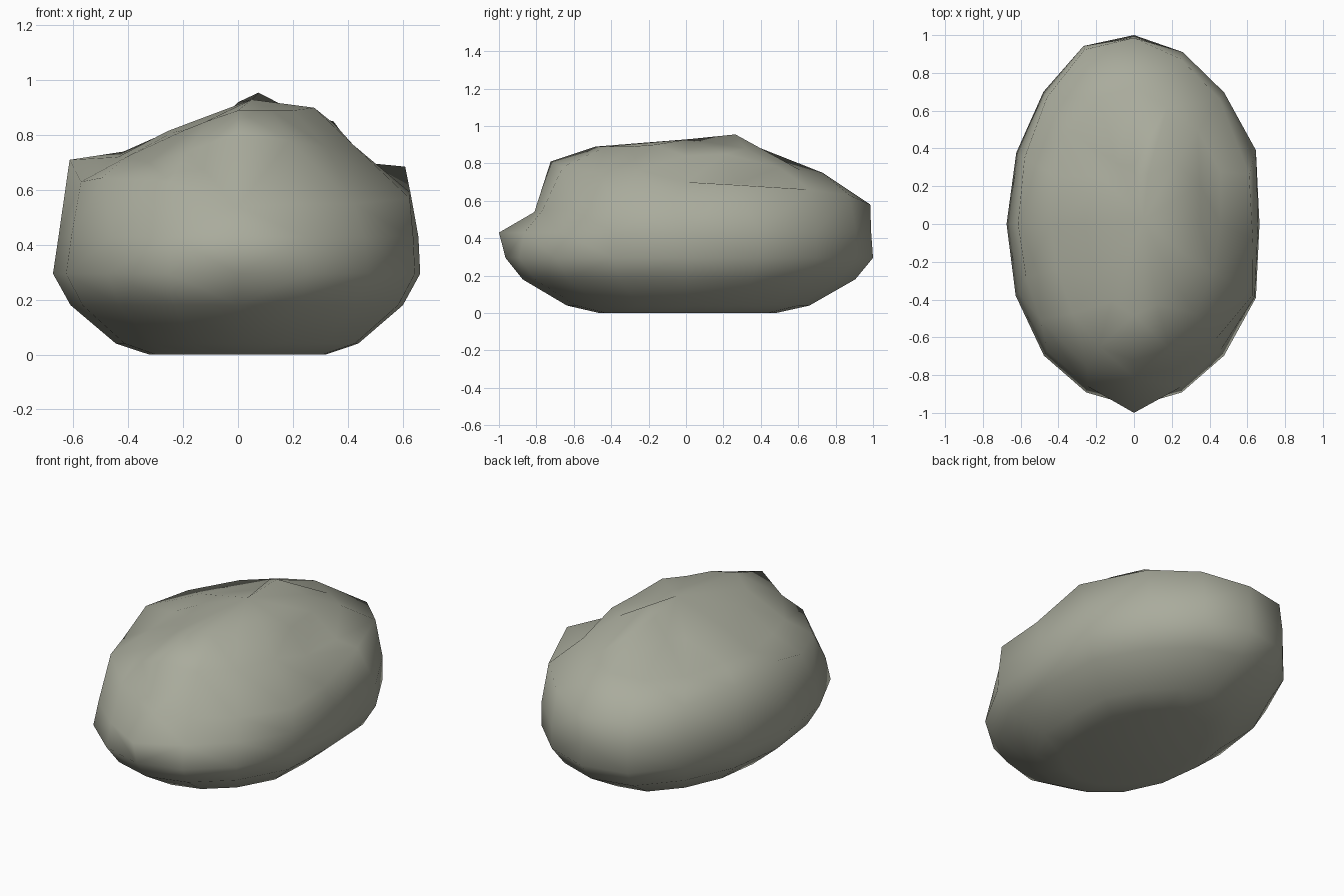
import bpy, bmesh, math

if "Cube" in bpy.data.objects:
    bpy.data.objects.remove(bpy.data.objects["Cube"])

# Sixteen directions around an oval plan, starting at +x and turning towards +y
N = 16
HALF_X, HALF_Y = 0.685, 1.0
OUTLINE = [.97, 1.02, .985, .985, 1.0, 1.02, .99, .985,
           .985, .99, .985, .965, .965, .965, .985, 1.02]

# Rounded underside: (scale, height)
UNDERSIDE = [(.48, 0), (.66, .04), (.905, .18), (1.0, .295)]

# Uneven upper rings: scale and height in each direction
WAIST = ([.99, 1.0, 1.0, 1.0, .99, 1.0, .99, .98, .97, .97, .965, .965, 1.036, .97, .96, .99],
         [.43] * N)
SHOULDER = ([.95, .91, .95, .96, .985, .98, .96, .93, .91, .89, .895, .87, .84, .86, .89, .97],
            [.59, .685, .66, .63, .58, .59, .65, .68, .71, .63, .645, .63, .54, .55, .55, .57])
CREST = ([.69, .71, .71, .68, .73, .71, .69, .67, .65, .65, .68, .73, .75, .74, .68, .65],
         [.70, .69, .78, .76, .75, .735, .72, .74, .72, .72, .70, .74, .81, .78, .755, .765])
CROWN = ([.53, .54, .46, .29, .30, .34, .36, .38, .38, .38, .40, .46, .50, .48, .42, .43],
         [.84, .85, .88, .955, .92, .83, .82, .82, .815, .81, .82, .85, .89, .89, .89, .90])

# Corners of the shoulder that sit away from their direction, in degrees
SHIFT = {0: -5, 1: -6, 9: -4, 10: -10, 11: -3}


def ring(bm, scales, heights, shift={}):
    """One closed loop of vertices following the oval outline."""
    loop = []
    for i in range(N):
        t = math.tau * i / N + math.radians(shift.get(i, 0))
        f = OUTLINE[i] * scales[i]
        loop.append(bm.verts.new((HALF_X * math.cos(t) * f, HALF_Y * math.sin(t) * f, heights[i])))
    return loop


bm = bmesh.new()
rings = [ring(bm, [s] * N, [z] * N) for s, z in UNDERSIDE]
rings += [ring(bm, *WAIST), ring(bm, *SHOULDER, SHIFT), ring(bm, *CREST), ring(bm, *CROWN)]

# Skin between the rings
for a, b in zip(rings, rings[1:]):
    for i in range(N):
        j = (i + 1) % N
        bm.faces.new((a[i], a[j], b[j], b[i]))

# Flat bottom and top fan
bm.faces.new(rings[0][::-1])
peak = bm.verts.new((.05, .02, .93))
for i in range(N):
    bm.faces.new((rings[-1][i], rings[-1][(i + 1) % N], peak))
bmesh.ops.triangulate(bm, faces=[f for f in bm.faces if len(f.verts) == 4])
bmesh.ops.recalc_face_normals(bm, faces=bm.faces)
for f in bm.faces:
    f.smooth = True

mesh = bpy.data.meshes.new("boulder")
bm.to_mesh(mesh)
bm.free()
boulder = bpy.data.objects.new("boulder", mesh)
bpy.context.collection.objects.link(boulder)

# Stone colour
stone = bpy.data.materials.new("grey green stone")
stone.diffuse_color = (.40, .41, .335, 1)
stone.use_nodes = True
stone.node_tree.nodes["Principled BSDF"].inputs["Base Color"].default_value = stone.diffuse_color
mesh.materials.append(stone)
